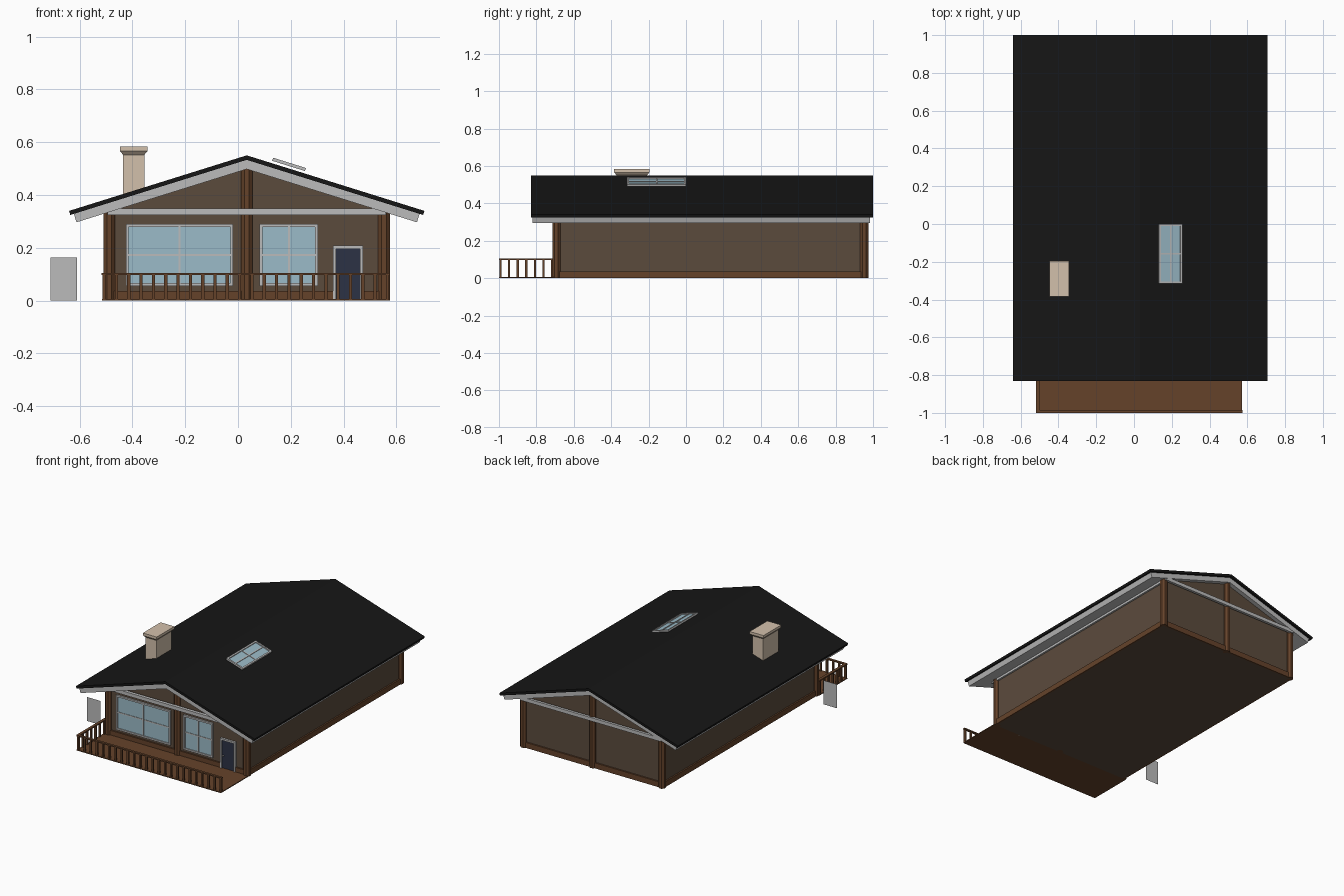
import bpy, bmesh
from math import atan, pi
from mathutils import Matrix, Vector

if "Cube" in bpy.data.objects:
    bpy.data.objects.remove(bpy.data.objects["Cube"])

CX = 0.033            # ridge line
SL = 0.3125           # roof slope
X0, X1 = -0.51, 0.575
YF, YB = -0.695, 0.955


def mat(name, r, g, b):
    m = bpy.data.materials.new(name)
    m.diffuse_color = (r, g, b, 1)
    m.use_nodes = True
    m.node_tree.nodes["Principled BSDF"].inputs["Base Color"].default_value = m.diffuse_color
    return m


WOOD = mat("wood", 0.13, 0.055, 0.023)
WALL = mat("wall_brown", 0.105, 0.07, 0.046)
ROOF = mat("roof_black", 0.008, 0.008, 0.008)
GREY = mat("trim_grey", 0.5, 0.5, 0.5)
GLASS = mat("glass", 0.33, 0.5, 0.58)
STONE = mat("chimney_stone", 0.65, 0.53, 0.41)
DOOR = mat("door_navy", 0.025, 0.032, 0.06)


def finish(bm, name, m):
    bmesh.ops.recalc_face_normals(bm, faces=bm.faces)
    me = bpy.data.meshes.new(name)
    bm.to_mesh(me)
    bm.free()
    me.materials.append(m)
    ob = bpy.data.objects.new(name, me)
    bpy.context.collection.objects.link(ob)
    return ob


def add_box(bm, a, b):
    a, b = Vector(a), Vector(b)
    bmesh.ops.create_cube(bm, size=1, matrix=Matrix.Translation((a + b) / 2) @ Matrix.Diagonal((*(b - a), 1)))


def boxes(name, m, *pairs):
    bm = bmesh.new()
    for a, b in pairs:
        add_box(bm, a, b)
    return finish(bm, name, m)


def prism(name, m, pts, y0, y1):
    # extrude an xz profile along y
    bm = bmesh.new()
    f = bm.faces.new([bm.verts.new((x, y0, z)) for x, z in pts])
    r = bmesh.ops.extrude_face_region(bm, geom=[f])
    vs = [v for v in r["geom"] if isinstance(v, bmesh.types.BMVert)]
    bmesh.ops.translate(bm, verts=vs, vec=(0, y1 - y0, 0))
    return finish(bm, name, m)


def gable(name, m, top, thick, d, y0, y1):
    # bent slab with ends square to the slope
    e = d - thick * SL * 0.9
    pts = [(CX - d, top - d * SL), (CX, top), (CX + d, top - d * SL),
           (CX + e, top - thick - e * SL), (CX, top - thick), (CX - e, top - thick - e * SL)]
    return prism(name, m, pts, y0, y1)


def window(name, x0, x1, z0, z1, y, w=0.011):
    # frame, mullions and glass in the xz plane, facing -y
    xm, zm, h = (x0 + x1) / 2, (z0 + z1) / 2, 0.004
    f = boxes(name + "_frame", GREY,
              ((x0, y - 0.012, z0), (x0 + w, y, z1)), ((x1 - w, y - 0.012, z0), (x1, y, z1)),
              ((x0 + w, y - 0.012, z0), (x1 - w, y, z0 + w)), ((x0 + w, y - 0.012, z1 - w), (x1 - w, y, z1)),
              ((xm - h, y - 0.009, z0 + w), (xm + h, y, z1 - w)), ((x0 + w, y - 0.008, zm - h), (x1 - w, y, zm + h)))
    g = boxes(name + "_glass", GLASS, ((x0 + w, y - 0.005, z0 + w), (x1 - w, y - 0.001, z1 - w)))
    return f, g


# Roof
gable("roof_covering", ROOF, 0.55, 0.017, 0.673, -0.83, 1.0)
gable("roof_soffit_slab", GREY, 0.534, 0.036, 0.655, -0.82, 0.985)

# House body
xa, xb = X0 + 0.017, X1 - 0.017
eave = 0.51 - (xb - CX) * SL
prism("house_walls", WALL, [(xa, 0), (xb, 0), (xb, eave), (CX, 0.51), (xa, eave)], YF, YB)

# Log posts at the corners and gable centres
for side, y in (("front", YF + 0.002), ("back", YB - 0.002)):
    for label, x, h in (("left", X0 + 0.022, 0.34), ("middle", CX, 0.51), ("right", X1 - 0.022, 0.34)):
        bm = bmesh.new()
        bmesh.ops.create_cone(bm, cap_ends=True, segments=8, radius1=0.0238, radius2=0.0238, depth=h,
                              matrix=Matrix.Translation((x, y, h / 2)) @ Matrix.Rotation(pi / 8, 4, 'Z'))
        finish(bm, f"{side}_{label}_post", WOOD)

# Base beams round the walls
boxes("base_beams", WOOD,
      ((xa, YF - 0.01, 0), (0.36, YF, 0.037)), ((0.474, YF - 0.01, 0), (xb, YF, 0.037)),
      ((xa, YB, 0), (xb, YB + 0.01, 0.037)),
      ((xa - 0.01, YF, 0), (xa, YB, 0.037)), ((xb, YF, 0), (xb + 0.01, YB, 0.037)))

# Grey tie beams at gables and wall tops
boxes("tie_beams", GREY,
      ((-0.495, YF - 0.042, 0.324), (0.561, YF - 0.02, 0.348)),
      ((-0.495, YB + 0.01, 0.324), (0.561, YB + 0.028, 0.348)),
      ((xa - 0.012, YF, 0.315), (xa, YB, 0.34)), ((xb, YF, 0.315), (xb + 0.012, YB, 0.34)))

# Front windows
window("large_window", -0.425, -0.018, 0.055, 0.29, YF)
window("small_window", 0.082, 0.303, 0.055, 0.29, YF)

# Door
boxes("door_frame", GREY, ((0.36, YF - 0.014, 0), (0.372, YF, 0.208)), ((0.462, YF - 0.014, 0), (0.474, YF, 0.208)),
      ((0.372, YF - 0.014, 0.196), (0.462, YF, 0.208)))
boxes("door", DOOR, ((0.372, YF - 0.007, 0.005), (0.462, YF, 0.196)))
boxes("door_handle", GREY, ((0.379, YF - 0.016, 0.088), (0.386, YF - 0.007, 0.095)))

# Skylight laid on the right roof slope
tilt = (Matrix.Translation((0.1925, -0.1575, 0.513)) @ Matrix.Rotation(atan(SL), 4, 'Y')
        @ Matrix.Rotation(-pi / 2, 4, 'X'))
for ob in window("skylight", -0.065, 0.065, -0.158, 0.158, 0.003):
    ob.data.transform(tilt)

# Chimney with flared cap
cx, cy = -0.395, -0.29
boxes("chimney_shaft", STONE, ((cx - 0.04, cy - 0.082, 0.38), (cx + 0.04, cy + 0.082, 0.556)))
bm = bmesh.new()
rings = []
for hx, hy, z in ((0.04, 0.082, 0.552), (0.052, 0.095, 0.566), (0.052, 0.095, 0.583)):
    rings.append([bm.verts.new((cx + sx * hx, cy + sy * hy, z)) for sx, sy in ((-1, -1), (1, -1), (1, 1), (-1, 1))])
for lo, hi in zip(rings, rings[1:]):
    for i in range(4):
        j = (i + 1) % 4
        bm.faces.new((lo[i], lo[j], hi[j], hi[i]))
bm.faces.new(rings[0])
bm.faces.new(rings[-1])
finish(bm, "chimney_cap", STONE)

# Deck
boxes("deck", WOOD, ((-0.515, -1.0, 0), (0.572, YF, 0.006)))

# Railing along the front and left side
bm = bmesh.new()
rx, ry, t = -0.507, -0.992, 0.006
add_box(bm, (-0.518, -1.0, 0.097), (0.575, -0.984, 0.105))
add_box(bm, (-0.518, -0.984, 0.097), (-0.499, YF, 0.105))
n = 23
for i in range(n + 1):
    x = rx + i * (0.566 - rx) / n
    add_box(bm, (x - t, ry - t, 0.006), (x + t, ry + t, 0.097))
for i in range(1, 7):
    y = ry + i * 0.046
    add_box(bm, (rx - t, y - t, 0.006), (rx + t, y + t, 0.097))
finish(bm, "deck_railing", WOOD)

# Free-standing thin panel to the left of the house
bm = bmesh.new()
bm.faces.new([bm.verts.new(p) for p in ((-0.71, -0.61, 0), (-0.61, -0.61, 0), (-0.61, -0.61, 0.163), (-0.71, -0.61, 0.163))])
finish(bm, "side_panel", GREY)
